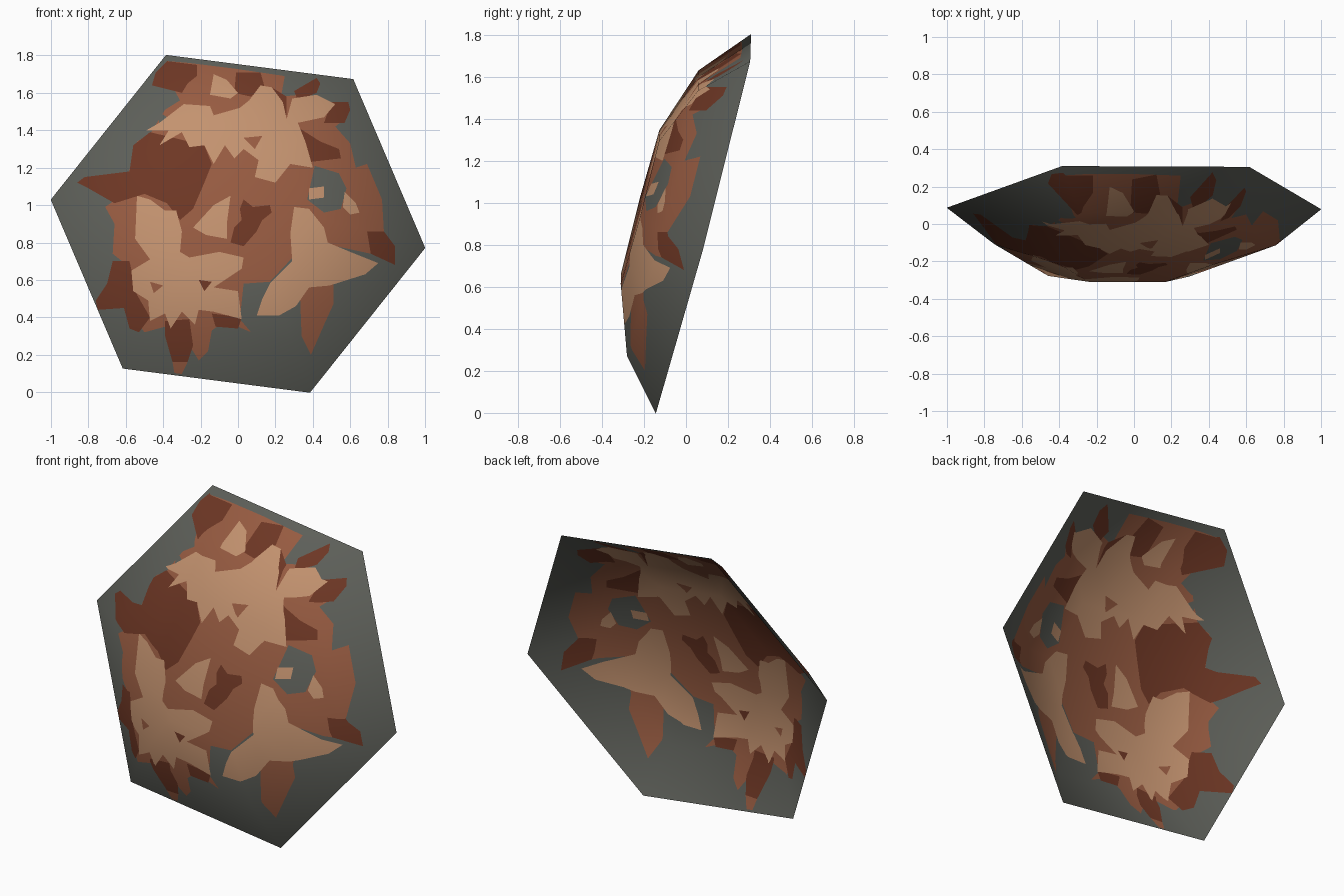
import bpy, math
from mathutils import Vector
from mathutils.geometry import delaunay_2d_cdt

if "Cube" in bpy.data.objects:
    bpy.data.objects.remove(bpy.data.objects["Cube"])

# ---- one material per colour
COLOURS = {"slate_grey": (0.11, 0.115, 0.10), "mid_brown": (0.31, 0.105, 0.053),
           "dark_brown": (0.155, 0.038, 0.018), "light_tan": (0.55, 0.29, 0.16)}
NAMES = list(COLOURS)
GREY, MID, DARK, TAN = range(4)

# ---- shell frame: a hexagonal dome of three rings, tipped back
C = Vector((0, 0.083, 0.9))
U, V, N = Vector((1, 0.03, 0)), Vector((0, 0.255, 0.967)), Vector((0.029, -0.967, 0.255))
RINGS = ((1.01, 0.0, 0.80), (0.76, 0.20, 0.54), (0.41, 0.312, 0.20))  # radius, height, normal lean


def ring(r, h, lean):
    out = []
    for i in range(6):
        a = math.radians(-7.6 + 60 * i)
        d = U * math.cos(a) + V * math.sin(a)
        out.append((C + d * r + N * h, (N + d * lean).normalized()))
    return out


rings = [ring(*r) for r in RINGS]
apex = (C + N * 0.312, N.normalized())
facets = []
for i in range(6):
    j = (i + 1) % 6
    for a, b in zip(rings, rings[1:]):
        facets += [(a[i], a[j], b[j]), (a[i], b[j], b[i])]
    facets.append((rings[2][i], rings[2][j], apex))


def bary(p, tri):
    (ax, az), (bx, bz), (cx, cz) = ((q[0].x, q[0].z) for q in tri)
    d = (bz - cz) * (ax - cx) + (cx - bx) * (az - cz)
    u = ((bz - cz) * (p[0] - cx) + (cx - bx) * (p[1] - cz)) / d
    v = ((cz - az) * (p[0] - cx) + (ax - cx) * (p[1] - cz)) / d
    return u, v, 1 - u - v


def lift(p):
    """Put a front-view point on the dome; return position and smooth normal."""
    w, tri = max(((bary(p, t), t) for t in facets), key=lambda e: min(e[0]))
    y = sum(k * q[0].y for k, q in zip(w, tri))
    n = sum((q[1] * k for k, q in zip(w, tri)), Vector())
    return Vector((p[0], y, p[1])), n.normalized()


# ---- painted shapes, front-view outlines in hundredths, later ones on top
shapes = []


def paint(colour, *pts):
    shapes.append((colour, [(x / 100, z / 100) for x, z in pts]))


# leafy body
paint(MID, (-43, 171), (-38, 177), (-26, 176), (-2, 173), (25, 169), (23, 158), (33, 159),
      (57, 146), (52, 142), (60, 133), (63, 120), (69, 122), (77, 103), (78, 86), (84, 78),
      (84, 68), (71, 74), (48, 79), (33, 76), (17, 59), (3, 58), (1, 39), (7, 32), (-7, 38),
      (-14, 33), (-16, 22), (-21, 17), (-26, 25), (-39, 35), (-50, 32), (-59, 44), (-63, 55),
      (-62, 70), (-67, 74), (-66, 90), (-71, 99), (-61, 106), (-58, 119), (-54, 134),
      (-47, 138), (-39, 151), (-31, 156), (-37, 167))
# dark leaves: left, top
paint(DARK, (-86, 112), (-82, 115), (-58, 118), (-56, 132), (-47, 139), (-18, 132), (-14, 122),
      (-18, 112), (-24, 98), (-31, 92), (-38, 101), (-50, 106), (-66, 101), (-80, 109))
paint(DARK, (-44, 171), (-38, 177), (-22, 175), (-22, 169), (-27, 165), (-30, 160), (-46, 164))
paint(DARK, (-1, 171), (12, 171), (14, 164), (7, 158), (-2, 160))
paint(DARK, (18, 163), (26, 158), (26, 148), (20, 150))
# dark petals at upper right
paint(DARK, (30, 161), (42, 168), (44, 165), (42, 160), (32, 156))
paint(DARK, (50, 155), (59, 155), (60, 151), (57, 144), (46, 144))
paint(DARK, (33, 141), (44, 134), (54, 130), (55, 125), (38, 123))
# dark centre swirl, right pod, lower left leaves
paint(DARK, (3, 103), (8, 99), (17, 100), (18, 96), (13, 92), (10, 86), (3, 78), (-4, 80),
      (-2, 88), (2, 92), (1, 98))
paint(DARK, (69, 86), (78, 86), (84, 78), (84, 68), (71, 74))
paint(DARK, (-67, 70), (-58, 70), (-54, 52), (-47, 40), (-53, 32), (-58, 34), (-61, 45),
      (-75, 44), (-76, 49), (-70, 58))
paint(DARK, (-39, 38), (-26, 39), (-24, 25), (-27, 16), (-35, 16), (-39, 30))
paint(DARK, (-14, 42), (2, 40), (0, 34), (-12, 35))
paint(MID, (-35, 16), (-27, 16), (-30, 9.7), (-34, 10.2))
# grey gaps
paint(GREY, (41, 121), (54, 117), (58, 109), (55, 98), (46, 96), (37, 103))
paint(GREY, (-43, 150), (-36, 146), (-32, 141), (-42, 143))
# upper flower
paint(TAN, (-49, 140), (-42, 144), (-29, 154), (-15, 153), (-13, 148), (1, 152), (6, 156),
      (12, 164), (18, 163), (24, 155), (26, 146), (29, 157), (42, 159), (52, 154), (46, 147),
      (32, 144), (36, 134), (40, 120), (28, 122), (20, 112), (9, 115), (11, 124), (3, 130),
      (-2, 125), (-7, 132), (-13, 122), (-18, 132), (-26, 131), (-30, 139), (-42, 132),
      (-37, 140))
paint(TAN, (-13, 170), (-6, 167), (0, 160), (-4, 157), (-15, 159))
# lower left flower and leaf
paint(TAN, (-54, 105), (-47, 103), (-39, 97), (-33, 97), (-30, 86), (-31, 75), (-26, 72),
      (-10, 75), (3, 72), (2, 66), (-13, 56), (0, 54), (2, 39), (-13, 43), (-21, 44), (-23, 36),
      (-30, 43), (-36, 34), (-39, 42), (-47, 38), (-48, 49), (-56, 54), (-57, 65), (-47, 71),
      (-55, 82))
paint(TAN, (-24, 88), (-13, 100), (-4, 105), (-6, 90), (-6, 82), (-17, 84))
# right star flower with hanging petal, stray petals
paint(MID, (33, 56), (51, 60), (51, 47), (46, 36), (39, 20), (34, 30))
paint(TAN, (30, 99), (38, 98), (46, 88), (48, 80), (60, 75), (75, 69), (68, 63), (49, 57),
      (38, 56), (31, 46), (22, 41), (10, 41), (13, 50), (17, 58), (29, 70), (28, 85))
paint(TAN, (38, 109), (46, 110), (46, 104), (38, 103))
paint(TAN, (57, 107), (63, 101), (65, 96), (60, 95), (56, 99))
# small spots on the flowers
paint(MID, (-47, 59), (-40, 57), (-45, 53))
paint(DARK, (-21, 60), (-14, 59), (-18, 54))
paint(MID, (3, 136), (13, 137), (9, 130))


def inside(p, poly):
    hit = False
    for (ax, az), (bx, bz) in zip(poly, poly[1:] + poly[:1]):
        if (az > p[1]) != (bz > p[1]) and p[0] < ax + (p[1] - az) * (bx - ax) / (bz - az):
            hit = not hit
    return hit


# ---- cut every outline and the dome edges into one sheet
points, edges = [], []


def add_loop(poly):
    s, n = len(points), len(poly)
    points.extend(Vector(p) for p in poly)
    edges.extend((s + i, s + (i + 1) % n) for i in range(n))


for r in rings:
    add_loop([(p.x, p.z) for p, _ in r])
edges += [(6 * k + i, 6 * k + 6 + i) for k in range(2) for i in range(6)]
for _, poly in shapes:
    add_loop(poly)
verts2, _, tris, *_ = delaunay_2d_cdt(points, edges, [], 0, 1e-5, False)

rim = [(p.x, p.z) for p, _ in rings[0]]
faces, slots = [], []
for t in tris:
    mid = sum((verts2[i] for i in t), Vector((0, 0))) / len(t)
    if inside(mid, rim):
        faces.append(tuple(t))
        slots.append(next((c for c, poly in reversed(shapes) if inside(mid, poly)), GREY))

# ---- the shell object
lifted = [lift(p) for p in verts2]
mesh = bpy.data.meshes.new("hexagonal_shell")
mesh.from_pydata([p for p, _ in lifted], [], faces)
for name, rgb in COLOURS.items():
    m = bpy.data.materials.new(name)
    m.diffuse_color = (*rgb, 1)
    m.use_nodes = True
    m.node_tree.nodes["Principled BSDF"].inputs["Base Color"].default_value = m.diffuse_color
    mesh.materials.append(m)
for f, s in zip(mesh.polygons, slots):
    f.material_index = s
    f.use_smooth = True
mesh.normals_split_custom_set_from_vertices([n for _, n in lifted])
shell = bpy.data.objects.new("hexagonal_shell", mesh)
bpy.context.collection.objects.link(shell)
